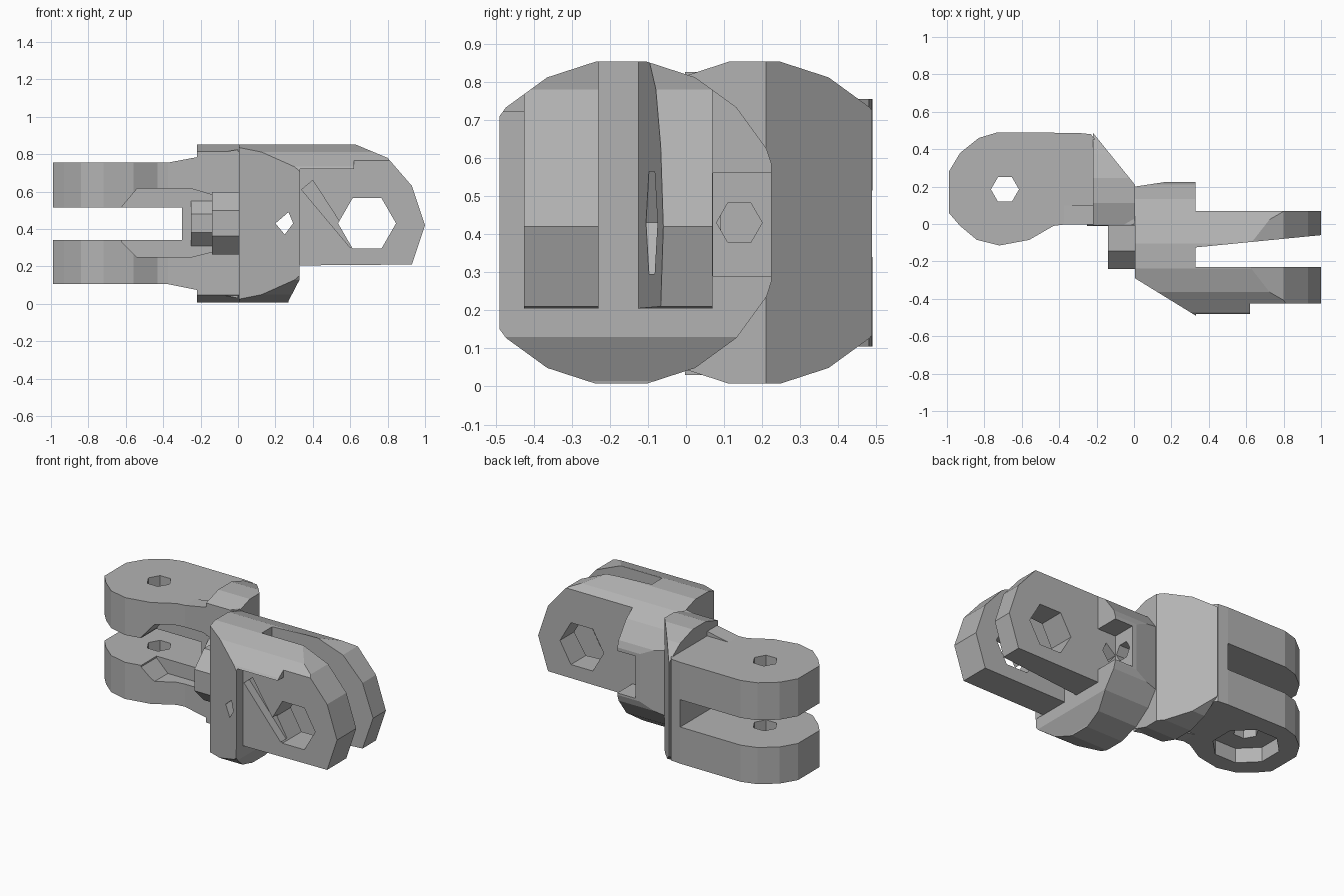
import bpy, bmesh, math

cube = bpy.data.objects.get("Cube")
if cube:
    bpy.data.objects.remove(cube)

grey = bpy.data.materials.new("plain grey")
grey.use_nodes = True
grey.diffuse_color = (0.45, 0.45, 0.45, 1)
grey.node_tree.nodes["Principled BSDF"].inputs["Base Color"].default_value = (0.45, 0.45, 0.45, 1)


def prism(name, axis, points, lo, hi):
    """Extrude an outline along an axis; points use the other two axes in x, y, z order."""
    def place(p, h):
        c = list(p)
        c.insert("xyz".index(axis), h)
        return c
    bm = bmesh.new()
    low = [bm.verts.new(place(p, lo)) for p in points]
    high = [bm.verts.new(place(p, hi)) for p in points]
    bm.faces.new(low)
    bm.faces.new(high)
    for i in range(len(points)):
        j = (i + 1) % len(points)
        bm.faces.new((low[i], low[j], high[j], high[i]))
    bmesh.ops.recalc_face_normals(bm, faces=bm.faces)
    mesh = bpy.data.meshes.new(name)
    bm.to_mesh(mesh)
    bm.free()
    mesh.materials.append(grey)
    ob = bpy.data.objects.new(name, mesh)
    bpy.context.collection.objects.link(ob)
    return ob


def ring(u, v, r, sides, turn=0.0):
    return [(u + r * math.cos(math.tau * (i + turn) / sides),
             v + r * math.sin(math.tau * (i + turn) / sides)) for i in range(sides)]


def rect(u0, u1, v0, v1):
    return [(u0, v0), (u1, v0), (u1, v1), (u0, v1)]


def combine(target, operation, tool):
    """Apply a boolean and discard the tool."""
    mod = target.modifiers.new("bool", "BOOLEAN")
    mod.operation, mod.object, mod.solver = operation, tool, "EXACT"
    bpy.context.view_layer.update()
    graph = bpy.context.evaluated_depsgraph_get()
    mesh = bpy.data.meshes.new_from_object(target.evaluated_get(graph))
    target.modifiers.clear()
    target.data = mesh
    bpy.data.objects.remove(tool)


def cut(target, axis, points, lo, hi):
    combine(target, "DIFFERENCE", prism("cutter", axis, points, lo, hi))


MID = 0.43

# Upright fork: round bar trimmed by its side and plan outlines
fork = prism("upright_fork", "x", ring(-0.17, MID, 0.428, 20, 0.5), 0.005, 1.0)
side = [(-0.1, -0.1), (0.25, -0.1), (0.27, 0.015), (0.33, 0.13), (0.33, 0.205), (0.93, 0.21),
        (1.0, 0.42), (0.93, 0.63), (0.8, 0.78), (0.62, 0.855), (0.6, 0.95), (-0.1, 0.95)]
combine(fork, "INTERSECT", prism("side_trim", "y", side, -0.8, 0.8))
plan = [(0.005, -0.29), (0.33, -0.49), (1.1, -0.49), (1.1, 0.07), (0.33, 0.07),
        (0.33, 0.225), (0.17, 0.225), (0.005, 0.2)]
combine(fork, "INTERSECT", prism("plan_trim", "z", plan, -0.3, 1.2))

# Gap between the upright prongs
cut(fork, "z", [(0.33, -0.23), (1.2, -0.23), (1.2, -0.04), (0.33, -0.125)], -0.2, 1.2)
# Recessed front face beneath a lip
recess = [(0.332, -0.1), (1.2, -0.1), (1.2, 1.1), (0.62, 1.1), (0.62, 0.72), (0.332, 0.72)]
cut(fork, "y", recess, -0.8, -0.425)
# Hexagonal bolt hole, slanted groove and lock hole
cut(fork, "y", ring(0.69, MID, 0.155, 6), -0.8, 0.5)
cut(fork, "y", [(0.34, 0.61), (0.4, 0.66), (0.62, 0.32), (0.6, 0.3)], -0.8, -0.37)
cut(fork, "y", [(0.2, 0.43), (0.25, 0.37), (0.295, 0.43), (0.27, 0.49)], -0.8, 0.5)
# Screw seat in the shoulder
cut(fork, "x", rect(0.071, 0.4, 0.29, 0.56), 0.2, 0.5)
cut(fork, "x", ring(0.14, MID, 0.06, 6), -0.2, 0.5)

# Flat fork: two level prongs
flat_plan = [(-0.99, 0.06), (-0.93, -0.01), (-0.84, -0.085), (-0.72, -0.115), (-0.56, -0.085),
             (-0.43, -0.01), (-0.35, 0.0), (-0.1, -0.005), (-0.1, 0.3), (-0.23, 0.48),
             (-0.3, 0.487), (-0.73, 0.49), (-0.83, 0.46), (-0.93, 0.38), (-0.99, 0.28)]
flat = prism("flat_fork", "z", flat_plan, 0.105, 0.755)
# Round shoulder with a slanted back corner
shoulder = prism("shoulder", "x", ring(0.18, MID, 0.428, 20, 0.5), -0.22, 0.005)
trim = [(-0.3, -0.008), (0.1, -0.008), (0.1, 0.09), (0.005, 0.21), (-0.22, 0.488), (-0.3, 0.488)]
combine(shoulder, "INTERSECT", prism("shoulder_trim", "z", trim, -0.3, 1.2))
combine(flat, "UNION", shoulder)
# Flare from the prongs up to the shoulder
flare = [(-0.4, 0.11), (0.0, 0.03), (0.0, 0.825), (-0.4, 0.75)]
combine(flat, "UNION", prism("flare", "y", flare, -0.003, 0.1))
# Gap, hub clearance, bolt hole, nut pocket and screw hole
cut(flat, "y", rect(-1.2, -0.3, 0.34, 0.515), -0.5, 0.8)
clearance = [(-0.62, 0.33), (-0.54, 0.25), (-0.25, 0.25), (-0.13, 0.28),
             (-0.13, 0.58), (-0.25, 0.615), (-0.54, 0.615), (-0.62, 0.52)]
cut(flat, "y", clearance, -0.5, 0.06)
cut(flat, "z", ring(-0.69, 0.185, 0.075, 6), -0.2, 1.0)
cut(flat, "z", ring(-0.69, 0.185, 0.2, 8, 0.5), -0.1, 0.2)
cut(flat, "x", ring(0.14, MID, 0.06, 6), -0.12, 0.2)

# Pivot between the two forks
prism("pivot_hub", "x", ring(-0.075, MID, 0.18, 8, 0.5), -0.14, 0.02)
prism("pivot_collar", "x", ring(0.11, MID, 0.13, 8, 0.5), -0.25, -0.13)
